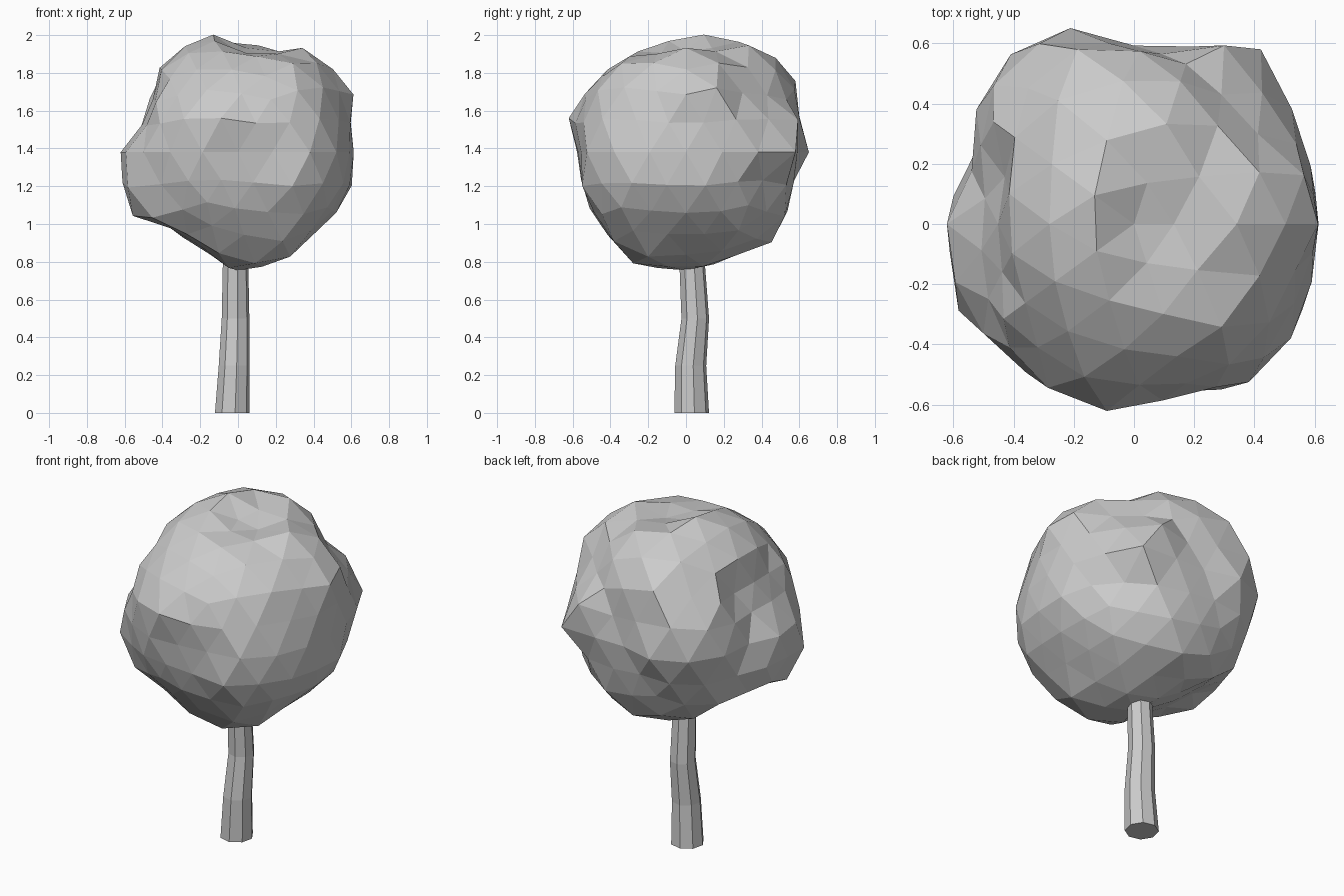
import bpy, bmesh, math
from mathutils import Vector

if "Cube" in bpy.data.objects:
    bpy.data.objects.remove(bpy.data.objects["Cube"])

CENTRE = Vector((0, 0, 1.38))

# Landmark points on the lumpy crown surface
LANDMARKS = [Vector(p) - CENTRE for p in [
    (-.16, .13, 1.99), (-.30, .03, 1.93), (.08, .0, 1.90), (.43, .0, 1.87), (.08, .38, 1.92),    # top
    (-.12, -.61, 1.58), (0, -.57, 1.35), (-.03, -.50, 1.74), (0, -.34, 1.87),                    # front
    (.40, -.35, 1.76), (.45, -.44, 1.2), (.56, -.2, 1.55), (.57, .03, 1.76),                     # front right
    (.61, .05, 1.4), (.605, .08, 1.2), (.40, .595, 1.41), (.37, .36, 1.68),                      # right
    (.40, .36, 1.05), (.52, .0, 1.06), (.39, .41, 1.2),
    (.08, .58, 1.45), (-.35, .60, 1.5), (-.2, .5, 1.86), (0, .57, 1.2),                          # back
    (-.40, .39, 1.07), (-.49, .45, 1.5), (-.34, .36, 1.8), (-.53, .2, 1.4),
    (-.47, .1, 1.58), (-.47, -.15, 1.58), (-.62, -.06, 1.24), (-.59, -.24, 1.15),                # left
    (-.44, -.32, 1.63), (-.47, -.40, 1.35), (-.31, -.50, 1.25),
    (.12, -.07, .77), (.15, -.25, .79), (-.3, 0, .935), (.05, .31, .855), (.05, .48, .93),       # underside
    (.38, 0, .92), (-.05, -.50, 1.07)]]


def crown_radius(d):
    """Blend landmark radii by angular closeness to direction d."""
    total = weight = 0
    for p in LANDMARKS:
        w = 1 / (d.angle(p) ** 2 + .012) ** 2.5
        total += w * p.length
        weight += w
    return total / weight


def add_object(name, bm):
    bmesh.ops.recalc_face_normals(bm, faces=bm.faces)
    mesh = bpy.data.meshes.new(name)
    bm.to_mesh(mesh)
    bm.free()
    bpy.context.collection.objects.link(bpy.data.objects.new(name, mesh))


# Crown: faceted sphere pushed out to the lumpy surface
bm = bmesh.new()
bmesh.ops.create_icosphere(bm, subdivisions=3, radius=1)
for v in bm.verts:
    d = v.co.normalized()
    v.co = CENTRE + d * crown_radius(d)
add_object("crown", bm)

# Trunk: slightly bent eight-sided column (x, y, z, radius)
SIDES = 8
bm = bmesh.new()
rings = []
for x, y, z, r in [(-.03, .03, 0, .093), (-.02, .025, .25, .083), (-.013, .049, .5, .074),
                   (-.013, .032, .8, .068), (-.013, .03, 1.0, .06)]:
    rings.append([bm.verts.new((x + r * math.cos(a), y + r * math.sin(a), z))
                  for a in (math.tau * (i + .2) / SIDES for i in range(SIDES))])
for lo, hi in zip(rings, rings[1:]):
    for i in range(SIDES):
        j = (i + 1) % SIDES
        bm.faces.new((lo[i], lo[j], hi[j], hi[i]))
bm.faces.new(rings[0])
bm.faces.new(rings[-1])
add_object("trunk", bm)
